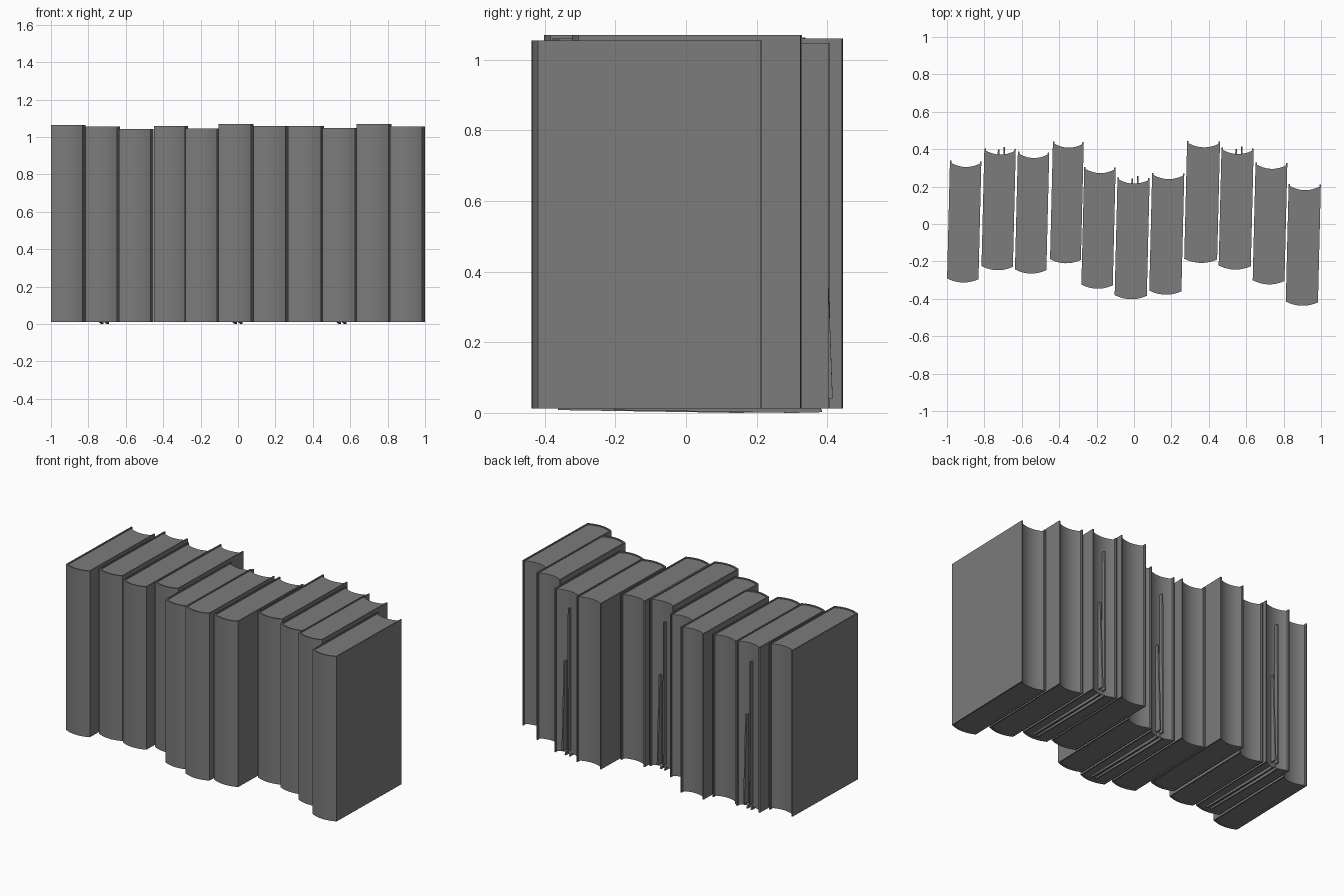
import bpy
import bmesh
import math
from mathutils import Matrix

cube = bpy.data.objects.get("Cube")
if cube:
    bpy.data.objects.remove(cube, do_unlink=True)

grey = bpy.data.materials.new("plain_grey")
grey.use_nodes = True
COLOR = (0.2, 0.2, 0.2, 1)
grey.diffuse_color = COLOR
grey.node_tree.nodes["Principled BSDF"].inputs["Base Color"].default_value = COLOR

DEPTH, BASE, BOARD = 0.65, 0.012, 0.008
BULGE, HOLLOW, OVERHANG, STEPS = 0.02, 0.02, 0.012, 10
TILT = math.radians(-1.4)


def prism(name, outline, direction, place, smooth=False):
    """Extrude a closed outline of 3D points along a direction."""
    bm = bmesh.new()
    face = bm.faces.new([bm.verts.new(p) for p in outline])
    ext = bmesh.ops.extrude_face_region(bm, geom=[face])
    verts = [v for v in ext["geom"] if isinstance(v, bmesh.types.BMVert)]
    bmesh.ops.translate(bm, verts=verts, vec=direction)
    bmesh.ops.recalc_face_normals(bm, faces=bm.faces)
    mesh = bpy.data.meshes.new(name)
    bm.to_mesh(mesh)
    bm.free()
    mesh.materials.append(grey)
    obj = bpy.data.objects.new(name, mesh)
    obj.matrix_world = place
    bpy.context.collection.objects.link(obj)
    if smooth:
        bpy.ops.object.select_all(action="DESELECT")
        obj.select_set(True)
        bpy.context.view_layer.objects.active = obj
        bpy.ops.object.shade_smooth_by_angle(angle=math.radians(30))
    return obj


def arc(half, y, sag, z):
    """Shallow curve from -half to half, bowed towards the front by sag."""
    ts = [2 * i / STEPS - 1 for i in range(STEPS + 1)]
    return [(half * t, y - sag * (1 - t * t), z) for t in ts]


def ribbon(number, x, top, lip, place):
    """Marker ribbon: a sliver on the fore edge and a strip underneath."""
    back = DEPTH / 2
    edge = [(x, back - 0.05, 0.04), (x, back + lip, 0.04),
            (x, back - 0.01, top), (x, back - 0.05, top)]
    prism(f"ribbon_edge_{number}", edge, (0.009, 0, 0), place)
    under = [(x, -back + 0.04, 0.008), (x, back - 0.1, 0),
             (x, back - 0.02, 0.002), (x, back - 0.03, 0.03),
             (x, -back + 0.04, 0.03)]
    prism(f"ribbon_under_{number}", under, (0.009, 0, 0), place)


def book(number, x, back, height, thick, marked):
    place = Matrix.Translation((x, back - DEPTH / 2, 0)) @ Matrix.Rotation(TILT, 4, "Z")
    half, end = thick / 2, DEPTH / 2
    inner = half - BOARD
    # Cover: two boards joined by a rounded spine
    outside = arc(half, -end + BULGE, BULGE, BASE)
    inside = arc(inner, -end + BULGE + BOARD, BULGE, BASE)
    cover = ([(-half, end, BASE)] + outside + [(half, end, BASE), (inner, end, BASE)]
             + inside[::-1] + [(-inner, end, BASE)])
    prism(f"cover_{number}", cover, (0, 0, height - BASE), place, True)
    # Page block with a hollow fore edge
    low = BASE + 0.006
    spine = arc(inner, -end + BULGE + BOARD, BULGE, low)
    fore = arc(inner, end - OVERHANG, HOLLOW, low)
    prism(f"pages_{number}", spine + fore[::-1], (0, 0, height - 0.006 - low), place, True)
    if marked:
        ribbon(f"{number}_long", -0.012, 0.94, -0.005, place)
        ribbon(f"{number}_short", 0.018, 0.6, 0.01, place)


# Centre x, back y, height and thickness of each book
BOOKS = [
    (-0.908, 0.337, 1.063, 0.168), (-0.724, 0.403, 1.057, 0.168),
    (-0.545, 0.385, 1.042, 0.168), (-0.359, 0.440, 1.060, 0.165),
    (-0.190, 0.304, 1.045, 0.168), (-0.010, 0.248, 1.070, 0.172),
    (0.175, 0.272, 1.060, 0.172), (0.364, 0.442, 1.060, 0.176),
    (0.546, 0.406, 1.048, 0.172), (0.727, 0.327, 1.070, 0.170),
    (0.905, 0.213, 1.055, 0.172),
]
for i, (x, back, height, thick) in enumerate(BOOKS, 1):
    book(i, x, back, height, thick, i in (2, 6, 9))
